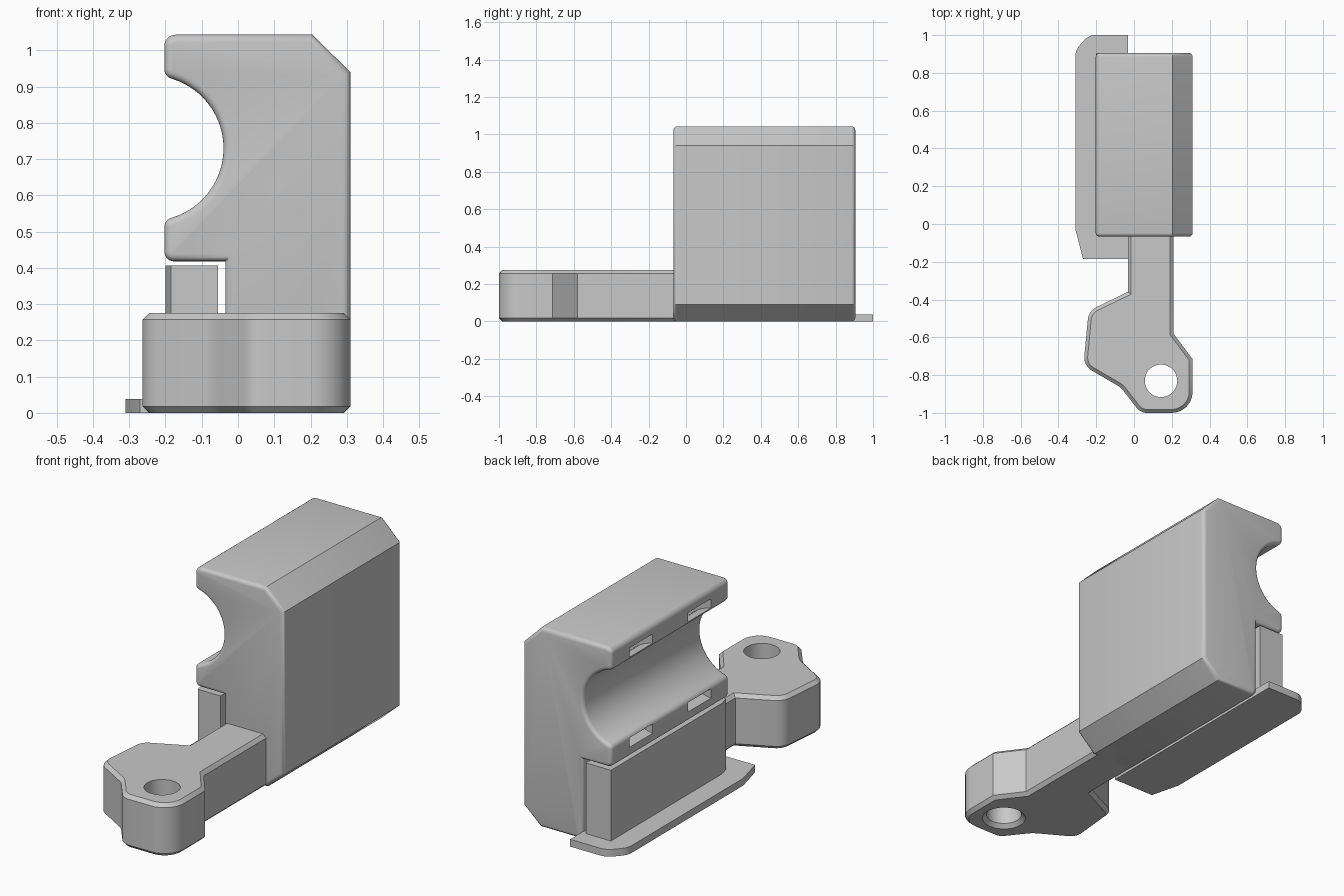
import bpy, bmesh
from math import sin, cos, radians, pi
from mathutils import Vector

old = bpy.data.objects.get("Cube")
if old:
    bpy.data.objects.remove(old, do_unlink=True)

GREY = (0.58, 0.58, 0.58, 1)
mat = bpy.data.materials.new("plain_grey")
mat.use_nodes = True
mat.diffuse_color = GREY
mat.node_tree.nodes["Principled BSDF"].inputs["Base Color"].default_value = GREY


def rounded(corners, steps=6):
    """Outline from (x, y, radius) corners, each filleted by its radius."""
    out = []
    for i, (x, y, r) in enumerate(corners):
        p = Vector((x, y))
        if r == 0:
            out.append(p)
            continue
        a = (Vector(corners[i - 1][:2]) - p).normalized()
        b = (Vector(corners[(i + 1) % len(corners)][:2]) - p).normalized()
        half = a.angle(b) / 2
        centre = p + (a + b).normalized() * (r / sin(half))
        tangent = r * cos(half) / sin(half)
        start, end = p + a * tangent - centre, p + b * tangent - centre
        for k in range(steps + 1):
            out.append(centre + start.lerp(end, k / steps).normalized() * r)
    return out


def arc(cx, cy, r, a0, a1, n):
    angles = [radians(a0 + (a1 - a0) * k / n) for k in range(n + 1)]
    return [Vector((cx + r * cos(a), cy + r * sin(a))) for a in angles]


def prism(name, outline, lo, hi, axis="z", bevel=0, segments=1):
    """Extrude an outline along z, or an x-z outline along y; bevel both rims."""
    def at(p, t):
        return (p.x, p.y, t) if axis == "z" else (p.x, t, p.y)
    bm = bmesh.new()
    rings = [[bm.verts.new(at(p, t)) for p in outline] for t in (lo, hi)]
    caps = [bm.faces.new(ring) for ring in rings]
    n = len(outline)
    for i in range(n):
        j = (i + 1) % n
        bm.faces.new((rings[0][i], rings[0][j], rings[1][j], rings[1][i]))
    bmesh.ops.recalc_face_normals(bm, faces=bm.faces[:])
    if bevel:
        rims = [e for cap in caps for e in cap.edges]
        bmesh.ops.bevel(bm, geom=rims, offset=bevel, segments=segments,
                        profile=0.5, affect="EDGES", clamp_overlap=False)
    mesh = bpy.data.meshes.new(name)
    bm.to_mesh(mesh)
    bm.free()
    mesh.materials.append(mat)
    obj = bpy.data.objects.new(name, mesh)
    bpy.context.collection.objects.link(obj)
    return obj


def activate(obj):
    bpy.ops.object.select_all(action="DESELECT")
    obj.select_set(True)
    bpy.context.view_layer.objects.active = obj


def cut(obj, cutter):
    cutter.hide_render = True
    mod = obj.modifiers.new("cut", "BOOLEAN")
    mod.operation, mod.solver, mod.object = "DIFFERENCE", "EXACT", cutter
    activate(obj)
    bpy.ops.object.modifier_apply(modifier=mod.name)
    bpy.data.objects.remove(cutter, do_unlink=True)


# Clamp body: tall block with a round channel in one side
CX, CZ, R = -0.24, 0.73, 0.2
LIP = 0.198
corners_low = [(-0.035, 0, 0.03), (0.21, 0, 0), (0.31, 0.09, 0), (0.31, 0.94, 0),
               (0.205, 1.043, 0), (-0.203, 1.043, 0.03), (-0.203, CZ + LIP, 0.026)]
corners_back = [(-0.203, CZ - LIP, 0.026), (-0.203, 0.418, 0.026), (-0.035, 0.418, 0)]
channel = [(p.x, p.y, 0) for p in arc(CX, CZ, R, 72, -72, 32)]
body = prism("clamp_body", rounded(corners_low + channel + corners_back),
             -0.067, 0.905, "y", 0.02, 4)

# Curved strap slots running behind the channel
for lo, hi in ((0.085, 0.275), (0.565, 0.755)):
    band = arc(CX, CZ, 0.262, -100, 100, 40) + arc(CX, CZ, 0.214, 100, -100, 40)
    cut(body, prism("slot_cutter", band, lo, hi, "y"))

# Mounting arm with a two-lobed end and a screw hole
arm = prism("mounting_arm", rounded([
    (-0.033, 0.1, 0), (-0.033, -0.36, 0), (-0.24, -0.46, 0.08), (-0.268, -0.75, 0.08),
    (-0.07, -0.865, 0.12), (0.035, -1, 0.07), (0.31, -1, 0.11), (0.31, -0.715, 0),
    (0.209, -0.58, 0), (0.209, 0.1, 0)]), 0, 0.275, "z", 0.018)
HX, HY = 0.143, -0.83
cut(arm, prism("hole_cutter", arc(HX, HY, 0.086, 0, 352.5, 47), -0.1, 0.4))
bpy.ops.mesh.primitive_cone_add(vertices=48, radius1=0.126, radius2=0.086, depth=0.04,
                                location=(HX, HY, 0))
cut(arm, bpy.context.object)

# Separate foot plate and upright support wall
plate = prism("foot_plate", rounded([
    (-0.031, -0.184, 0), (-0.031, 1, 0), (-0.24, 1, 0.08), (-0.31, 0.92, 0.08),
    (-0.31, -0.03, 0), (-0.27, -0.184, 0)]), 0, 0.038)
wall = prism("support_wall", rounded([
    (-0.055, -0.067, 0), (-0.055, 0.905, 0), (-0.2, 0.905, 0),
    (-0.2, -0.01, 0), (-0.185, -0.067, 0)]), 0.02, 0.407)

for obj in (body, arm, plate, wall):
    activate(obj)
    bpy.ops.object.shade_smooth_by_angle(angle=pi / 6)
